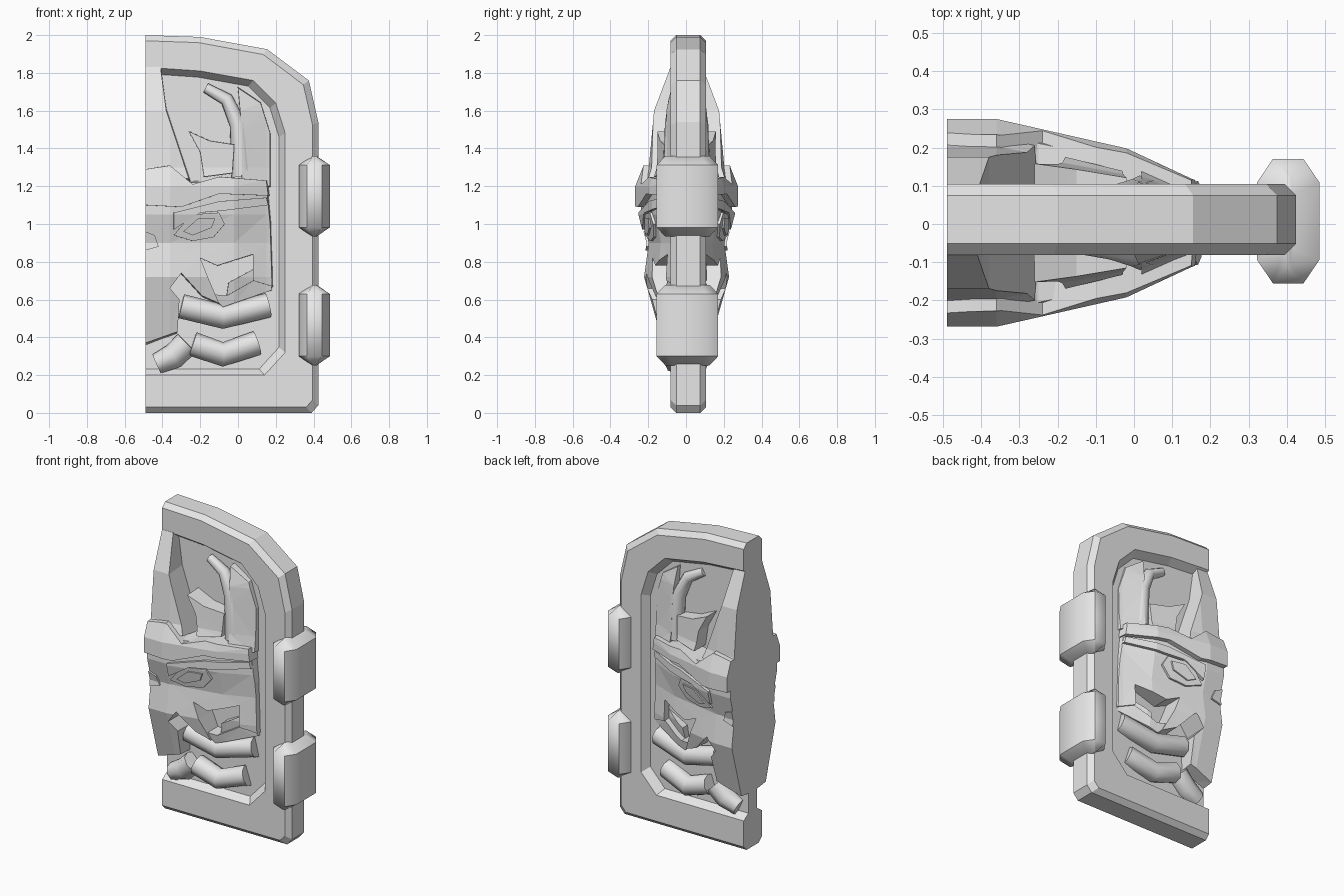
import bpy
import bmesh
from mathutils import Vector

default_cube = bpy.data.objects.get("Cube")
if default_cube:
    bpy.data.objects.remove(default_cube, do_unlink=True)

# One plain stone grey for everything
stone = bpy.data.materials.new("stone_grey")
stone.use_nodes = True
grey = (.8, .8, .8, 1)
stone.diffuse_color = grey
stone.node_tree.nodes["Principled BSDF"].inputs["Base Color"].default_value = grey

LEFT = -.49          # the flat cut edge of the half door
FACE_MIDDLE = .003
FRAME_MIDDLE = .012

# Relief depth by height, and how it fades away from the cut edge
DEPTH_BY_HEIGHT = [(.2, .085), (.35, .12), (.72, .225), (.9, .2), (1.05, .24),
                   (1.2, .24), (1.3, .2), (1.6, .172), (1.83, .085)]
FADE_BY_WIDTH = [(LEFT, 1), (-.36, 1), (-.02, .68), (.15, .35), (.25, .2)]


def interpolate(table, value):
    if value <= table[0][0]:
        return table[0][1]
    for (start, low), (end, high) in zip(table, table[1:]):
        if value <= end:
            return low + (high - low) * (value - start) / (end - start)
    return table[-1][1]


def relief_depth(x, z):
    return interpolate(DEPTH_BY_HEIGHT, z) * interpolate(FADE_BY_WIDTH, x)


def link(name, data, middle):
    part = bpy.data.objects.new(name, data)
    part.location.y = middle
    data.materials.append(stone)
    bpy.context.collection.objects.link(part)
    return part


def mesh_part(name, bm, middle, smooth=False):
    bmesh.ops.recalc_face_normals(bm, faces=bm.faces)
    mesh = bpy.data.meshes.new(name)
    bm.to_mesh(mesh)
    bm.free()
    part = link(name, mesh, middle)
    if smooth:
        bpy.ops.object.select_all(action='DESELECT')
        part.select_set(True)
        bpy.context.view_layer.objects.active = part
        bpy.ops.object.shade_smooth_by_angle(angle=.9)
    return part


def mirror_to_back(part):
    mirror = part.modifiers.new("both_sides", 'MIRROR')
    mirror.use_axis = (False, True, False)
    mirror.use_mirror_merge = False


def carve(name, outline, lift=0, flare=1.03):
    """A carved piece: flat outline folded over the relief depth, with sloping walls."""
    bm = bmesh.new()
    bm.faces.new([bm.verts.new((x, 0, z)) for x, z in outline])
    planes = [((0, 0, z), (0, 0, 1)) for z, _ in DEPTH_BY_HEIGHT]
    planes += [((x, 0, 0), (1, 0, 0)) for x, _ in FADE_BY_WIDTH[1:]]
    for point, normal in planes:
        everything = bm.verts[:] + bm.edges[:] + bm.faces[:]
        bmesh.ops.bisect_plane(bm, geom=everything, plane_co=point, plane_no=normal)
    base = bm.verts[:]
    center = sum((v.co for v in base), Vector()) / len(base)
    raised = bmesh.ops.extrude_face_region(bm, geom=bm.faces[:])["geom"]
    for item in raised:
        if isinstance(item, bmesh.types.BMVert):
            item.co.y = -relief_depth(item.co.x, item.co.z) - lift
    for vert in base:
        vert.co = center + (vert.co - center) * flare
        vert.co.x = max(LEFT, vert.co.x)
    bmesh.ops.triangulate(bm, faces=bm.faces[:])
    mirror_to_back(mesh_part(name, bm, FACE_MIDDLE))


def tube(name, path, radii, thickness):
    """A rounded bar along a path on both sides of the door."""
    data = bpy.data.curves.new(name, 'CURVE')
    data.dimensions = '3D'
    data.bevel_depth = thickness
    data.bevel_resolution = 2
    data.use_fill_caps = True
    spline = data.splines.new('POLY')
    spline.points.add(len(path) - 1)
    for point, place, radius in zip(spline.points, path, radii):
        point.co = (*place, 1)
        point.radius = radius
    spline.use_smooth = True
    mirror_to_back(link(name, data, FACE_MIDDLE))


def shrink(point, amount):
    x, z = point
    return LEFT + (x - LEFT) * (1 - amount / .9), 1 + (z - 1) * (1 - amount)


def loft(bm, rings):
    """Skin a row of closed rings and cap both ends."""
    rings = [[bm.verts.new(co) for co in ring] for ring in rings]
    for first, second in zip(rings, rings[1:]):
        for i in range(len(first)):
            bm.faces.new((first[i - 1], first[i], second[i], second[i - 1]))
    bm.faces.new(rings[0])
    bm.faces.new(rings[-1])


# Door frame: chamfered band swept around the opening
outer = [(LEFT, 0), (.39, 0), (.425, .04), (.425, 1.54),
         (.375, 1.76), (.155, 1.925), (-.2, 1.99), (LEFT, 2)]
inner = [(LEFT, .2), (.14, .2), (.25, .32), (.25, 1.48),
         (.2, 1.64), (.08, 1.76), (-.2, 1.81), (LEFT, 1.83)]
sections = []
for edge, opening in zip(outer, inner):
    corners = [(edge, .063), (shrink(edge, .03), .093),
               (opening, .093), (shrink(opening, .04), .045)]
    front = [(x, -y, z) for (x, z), y in corners]
    back = [(x, y, z) for (x, z), y in reversed(corners)]
    sections.append(front + back)
bm = bmesh.new()
loft(bm, sections)
mesh_part("door_frame", bm, FRAME_MIDDLE)

# Recessed panel behind the carving
bm = bmesh.new()
recess = [shrink(point, .03) for point in inner]
loft(bm, [[(x, y, z) for x, z in recess] for y in (-.045, .045)])
mesh_part("recessed_panel", bm, FRAME_MIDDLE)

# Two rounded hinges
plan = [(.04, 1), (.082, .62), (.082, -.62), (.04, -1)]
plan += [(-x, y) for x, y in reversed(plan)]
for name, height in (("lower_hinge", .465), ("upper_hinge", 1.147)):
    bm = bmesh.new()
    loft(bm, [[(.404 + x * wide, .163 * y * deep, height + rise) for x, y in plan]
              for rise, wide, deep in ((-.213, .15, .72), (-.165, 1, 1),
                                       (.165, 1, 1), (.213, .15, .72))])
    mesh_part(name, bm, .0075, smooth=True)

# Carved face: main mass with the open mouth cut into its outline
carve("face_mass", [
    (LEFT, 1.3), (-.25, 1.22), (.15, 1.2), (.17, 1), (.18, .67), (.08, .7),
    (.08, .84), (-.11, .78), (-.2, .82), (-.16, .72), (-.1, .58), (-.19, .62),
    (-.3, .74), (-.36, .66), (-.31, .6), (-.32, .43), (LEFT, .37)])
carve("lower_lip", [(-.15, .63), (-.08, .56), (.18, .65), (.17, .71),
                    (.08, .7), (-.06, .62)], -.01)
carve("side_tooth", [(-.06, .62), (.08, .7), (.08, .76), (-.05, .69)], -.05)
carve("nostril", [(LEFT, .96), (-.44, .94), (-.42, .88), (LEFT, .86)], .012)

# Forehead, brow and eye
carve("forehead", [(LEFT, 1.83), (-.41, 1.83), (-.38, 1.6), (-.26, 1.24),
                   (LEFT, 1.25)], flare=1.1)
carve("brow", [(LEFT, 1.29), (-.36, 1.31), (-.24, 1.21), (-.1, 1.25), (.15, 1.23),
               (.16, 1.15), (-.1, 1.16), (-.3, 1.09), (LEFT, 1.1)], .032)
carve("eyelid", [(-.34, 1.06), (-.1, 1.12), (.15, 1.14), (.16, 1.1),
                 (-.08, 1.07), (-.2, 1.06), (-.34, .97)], .02)
carve("eye_rim", [(-.34, .94), (-.25, 1.05), (-.1, 1.06), (-.07, 1),
                  (-.13, .93), (-.24, .91)], .012)
carve("eye", [(-.29, .96), (-.21, 1.03), (-.12, 1.03), (-.14, .98),
              (-.24, .94)], .022)

# Ear and temple beside the horn
carve("ear", [(-.26, 1.49), (-.15, 1.44), (-.02, 1.42), (-.03, 1.27),
              (-.18, 1.25), (-.2, 1.38)], -.01)
carve("temple", [(0, 1.72), (.12, 1.64), (.17, 1.48), (.17, 1.2),
                 (.02, 1.2), (.02, 1.5)])

# Horn, tooth bars and chin tusk
tube("horn", [(-.17, -.05, 1.72), (-.06, -.06, 1.66), (0, -.07, 1.53),
              (.02, -.07, 1.25)], (.6, .8, 1, 1.2), .045)
for name, rise, ends in (("upper_teeth", .51, (-.3, .16)), ("lower_teeth", .31, (-.24, .1))):
    tube(name, [(ends[0], -.08, rise + .055), (-.08, -.075, rise),
                (ends[1], -.045, rise + .06)], (1, 1, 1), .065)
tube("chin_tusk", [(-.43, -.06, .26), (-.34, -.065, .3), (-.27, -.07, .37)],
     (.8, 1, 1), .068)
